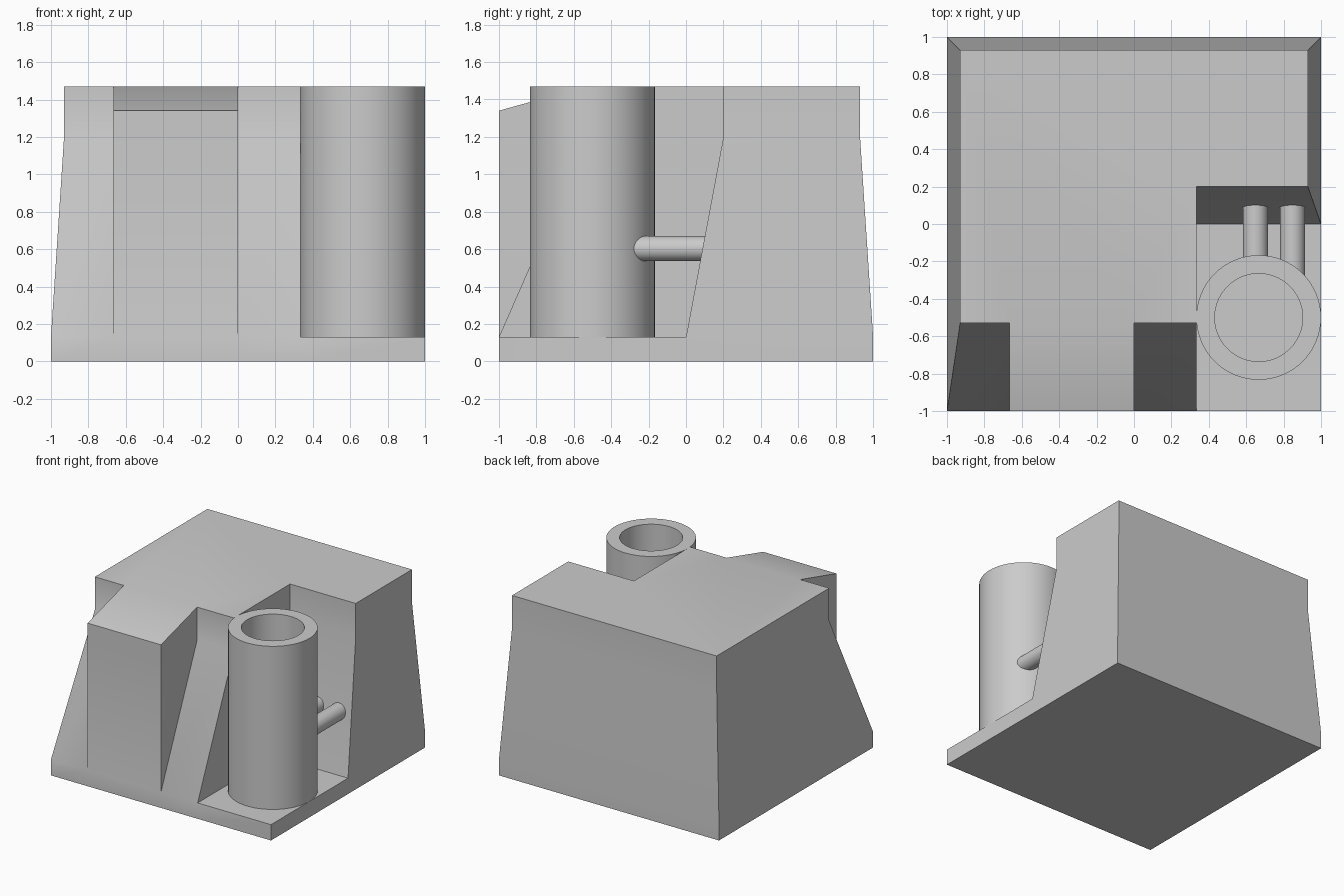
import bpy
import bmesh
from math import cos, sin, tau, radians

cube = bpy.data.objects.get("Cube")
if cube:
    bpy.data.objects.remove(cube, do_unlink=True)

# Single grey material
grey = bpy.data.materials.new("plain grey")
grey.use_nodes = True
colour = (0.6, 0.6, 0.6, 1)
grey.diffuse_color = colour
grey.node_tree.nodes["Principled BSDF"].inputs["Base Color"].default_value = colour

BASE_Z, BEND_Z, TOP_Z, LIP_Z = 0.13, 1.2, 1.47, 1.34
THIRD = 1 / 3


def loft(bm, rings):
    """Join equal-length closed rings of points with quads."""
    rows = [[bm.verts.new(p) for p in ring] for ring in rings]
    for a, b in zip(rows, rows[1:]):
        for i in range(len(a)):
            j = (i + 1) % len(a)
            bm.faces.new((a[i], a[j], b[j], b[i]))
    return rows


def finish(bm, name):
    bmesh.ops.remove_doubles(bm, verts=bm.verts, dist=1e-4)
    bmesh.ops.recalc_face_normals(bm, faces=bm.faces)
    mesh = bpy.data.meshes.new(name)
    bm.to_mesh(mesh)
    bm.free()
    mesh.materials.append(grey)
    obj = bpy.data.objects.new(name, mesh)
    bpy.context.collection.objects.link(obj)
    bpy.ops.object.select_all(action="DESELECT")
    obj.select_set(True)
    bpy.context.view_layer.objects.active = obj
    bpy.ops.object.shade_smooth_by_angle(angle=radians(30))
    return obj


def body_ring(z, t, front_z=None):
    """Plan outline of the block; t goes from 0 (foot) to 1 (fully drawn in)."""
    side, front, notch = 1 - 0.07 * t, -1 + 0.47 * t, 0.2 * t
    lip = front_z or z
    return [(-side, front, z), (-2 * THIRD, front, z),
            (-2 * THIRD, -1, lip), (0, -1, lip),
            (0, front, z), (THIRD, front, z),
            (THIRD, notch, z), (side, notch, z),
            (side, side, z), (-side, side, z)]


# Sloped block with front buttress and corner notch
bm = bmesh.new()
rows = loft(bm, [body_ring(BASE_Z, 0), body_ring(BEND_Z, 1),
                 body_ring(TOP_Z, 1, LIP_Z)])
top = rows[-1]
bm.faces.new(top[:2] + top[4:])
bm.faces.new(top[1:5])

# Base slab and notch floor
plan = [(-1, -1), (-2 * THIRD, -1), (0, -1), (THIRD, -1),
        (1, -1), (1, 0), (1, 1), (-1, 1)]
slab = loft(bm, [[(x, y, z) for x, y in plan] for z in (0, BASE_Z)])
bm.faces.new(slab[0])
floor = [(THIRD, -1), (1, -1), (1, 0), (THIRD, 0)]
bm.faces.new([bm.verts.new((x, y, BASE_Z)) for x, y in floor])
finish(bm, "block")

# Upright hollow tank
def circle(r, z, n=64):
    return [(2 * THIRD + r * cos(tau * i / n), -0.5 + r * sin(tau * i / n), z)
            for i in range(n)]


bm = bmesh.new()
loft(bm, [circle(THIRD, BASE_Z), circle(THIRD, TOP_Z),
          circle(0.235, TOP_Z), circle(0.235, BASE_Z)])
finish(bm, "tank")

# Two pipes from the tank to the notch wall
for name, x, start in (("inner_pipe", 0.65, -0.22), ("outer_pipe", 0.848, -0.285)):
    bm = bmesh.new()
    ends = loft(bm, [[(x + 0.067 * cos(tau * i / 32), y, 0.603 + 0.067 * sin(tau * i / 32))
                      for i in range(32)] for y in (start, 0.2)])
    for end in ends:
        bm.faces.new(end)
    finish(bm, name)
